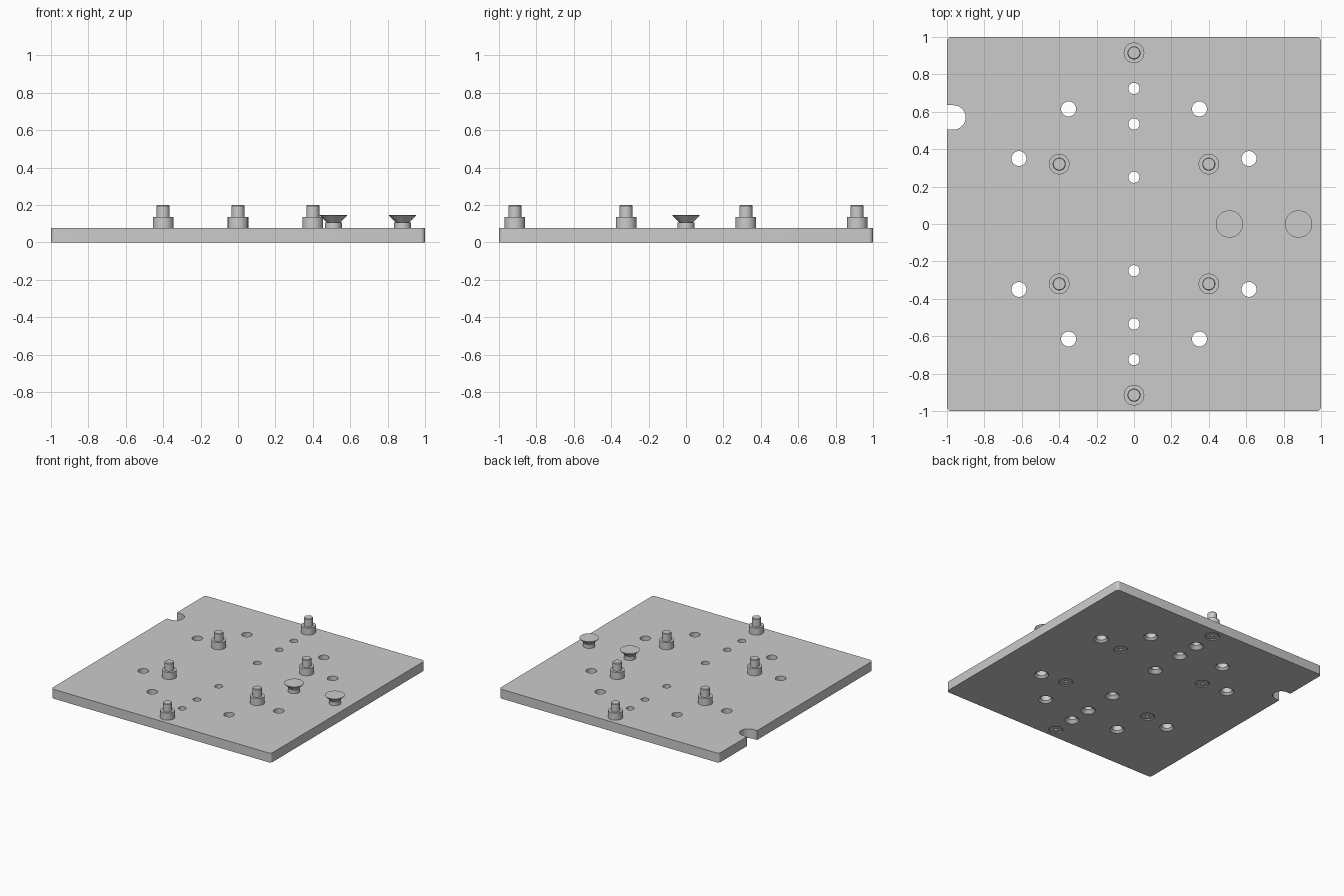
import bpy, bmesh
from math import radians, pi, cos, sin

cube = bpy.data.objects.get("Cube")
if cube:
    bpy.data.objects.remove(cube)

grey = bpy.data.materials.new("machined grey")
grey.use_nodes = True
colour = (0.6, 0.6, 0.6, 1)
grey.diffuse_color = colour
grey.node_tree.nodes["Principled BSDF"].inputs["Base Color"].default_value = colour


def finish(bm, name, location=(0, 0, 0)):
    bmesh.ops.recalc_face_normals(bm, faces=bm.faces)
    mesh = bpy.data.meshes.new(name)
    bm.to_mesh(mesh)
    bm.free()
    mesh.materials.append(grey)
    obj = bpy.data.objects.new(name, mesh)
    obj.location = location
    bpy.context.collection.objects.link(obj)
    return obj


def smooth(obj):
    bpy.ops.object.select_all(action='DESELECT')
    obj.select_set(True)
    bpy.context.view_layer.objects.active = obj
    bpy.ops.object.shade_smooth_by_angle(angle=radians(30))


def lathe(name, profile, x, y, sides=40):
    """Turn a (radius, height) profile into a closed solid."""
    bm = bmesh.new()
    rings = [[bm.verts.new((r * cos(2 * pi * i / sides), r * sin(2 * pi * i / sides), z))
              for i in range(sides)] for r, z in profile]
    for low, high in zip(rings, rings[1:]):
        for i in range(sides):
            j = (i + 1) % sides
            bm.faces.new((low[i], low[j], high[j], high[i]))
    bm.faces.new(rings[0][::-1])
    bm.faces.new(rings[-1])
    return finish(bm, name, (x, y, 0))


def prism(name, outline, bottom, top):
    bm = bmesh.new()
    face = bm.faces.new([bm.verts.new((x, y, bottom)) for x, y in outline])
    extruded = bmesh.ops.extrude_face_region(bm, geom=[face])["geom"]
    for v in extruded:
        if isinstance(v, bmesh.types.BMVert):
            v.co.z = top
    return finish(bm, name)


def arc(cx, cy, r, start, end, steps):
    return [(cx + r * cos(radians(start + (end - start) * i / steps)),
             cy + r * sin(radians(start + (end - start) * i / steps))) for i in range(steps + 1)]


THICK = 0.077

# Plate with rounded corners and a round-ended slot in its right edge
outline = []
for cx, cy, start in ((1, 1, 0), (-1, 1, 90)):
    outline += arc(cx * 0.975, cy * 0.975, 0.025, start, start + 90, 6)
outline += [(-1, 0.635)] + arc(-0.965, 0.57, 0.065, 90, -90, 20) + [(-1, 0.505)]
for cx, cy, start in ((-1, -1, 180), (1, -1, 270)):
    outline += arc(cx * 0.975, cy * 0.975, 0.025, start, start + 90, 6)
plate = prism("base_plate", outline, 0, THICK)

posts = [(0, s * 0.915) for s in (-1, 1)]
posts += [(sx * 0.4, sy * 0.32) for sx in (-1, 1) for sy in (-1, 1)]

# Countersunk holes, open from below
large = [(sx * x, sy * y) for x, y in ((0.615, 0.35), (0.35, 0.615))
         for sx in (-1, 1) for sy in (-1, 1)]
small = [(0, s * y) for y in (0.25, 0.535, 0.725) for s in (-1, 1)]
cutters = []
for points, r in ((large, 0.04), (small, 0.03)):
    for x, y in points:
        cutters.append(lathe("hole_cutter", [(0.06, -0.005), (0.055, 0), (r, 0.055 - r),
                                             (r, 0.1)], x, y))
for x, y in posts:
    cutters.append(lathe("screw_cutter", [(0.06, -0.005), (0.055, 0), (0.03, 0.025)], x, y))

for cutter in cutters:
    mod = plate.modifiers.new("hole", 'BOOLEAN')
    mod.operation = 'DIFFERENCE'
    mod.solver = 'EXACT'
    mod.object = cutter
    cutter.hide_render = True
bpy.context.view_layer.objects.active = plate
for mod in list(plate.modifiers):
    bpy.ops.object.modifier_apply(modifier=mod.name)
for cutter in cutters:
    bpy.data.objects.remove(cutter)
smooth(plate)

# Stepped locating posts, each with a screw head sunk in the underside
for x, y in posts:
    smooth(lathe("locating_post", [(0.055, THICK), (0.055, 0.135), (0.035, 0.135),
                                   (0.035, 0.195), (0.031, 0.2)], x, y))
    smooth(lathe("sunk_screw", [(0.012, 0.02), (0.012, 0.006), (0.048, 0.006),
                                (0.03, 0.025)], x, y))

# Flared buttons on short necks
for x in (0.51, 0.88):
    smooth(lathe("flared_button", [(0.045, THICK), (0.045, 0.107), (0.037, 0.107),
                                   (0.073, 0.143), (0.073, 0.146)], x, 0))
